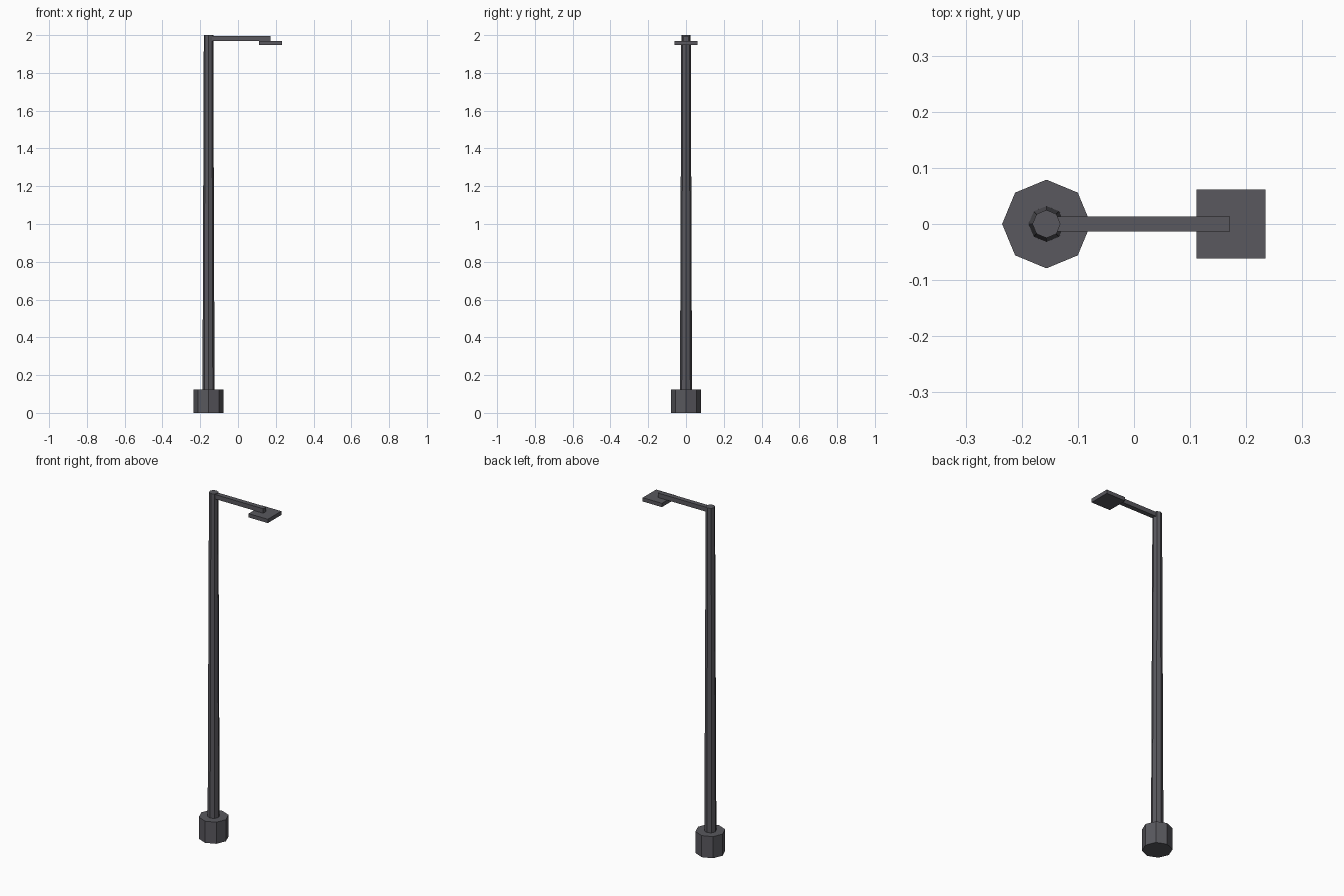
import bpy

if "Cube" in bpy.data.objects:
    bpy.data.objects.remove(bpy.data.objects["Cube"])

POLE_X = -0.156

metal = bpy.data.materials.new("dark_metal")
metal.diffuse_color = (0.10, 0.098, 0.112, 1)
metal.use_nodes = True
metal.node_tree.nodes["Principled BSDF"].inputs["Base Color"].default_value = metal.diffuse_color


def finish(obj, name):
    obj.name = name
    obj.data.materials.append(metal)
    return obj


def octagon(name, r_bottom, r_top, z0, z1):
    # eight-sided, corners on the x and y axes
    bpy.ops.mesh.primitive_cone_add(vertices=8, radius1=r_bottom, radius2=r_top,
                                    depth=z1 - z0, location=(POLE_X, 0, (z0 + z1) / 2))
    return finish(bpy.context.object, name)


def box(name, x0, x1, half_y, z0, z1):
    bpy.ops.mesh.primitive_cube_add(size=1, location=((x0 + x1) / 2, 0, (z0 + z1) / 2))
    obj = bpy.context.object
    obj.scale = (x1 - x0, 2 * half_y, z1 - z0)
    bpy.ops.object.transform_apply(location=False, rotation=False, scale=True)
    return finish(obj, name)


# footing and tapered pole
octagon("base", 0.079, 0.079, 0, 0.125)
octagon("pole", 0.032, 0.025, 0.125, 2.0)

# horizontal arm, with the flat lamp head hung beneath its end
box("arm", POLE_X + 0.01, 0.171, 0.0138, 1.970, 1.996)
box("lamp_head", 0.111, 0.234, 0.0615, 1.948, 1.970)
